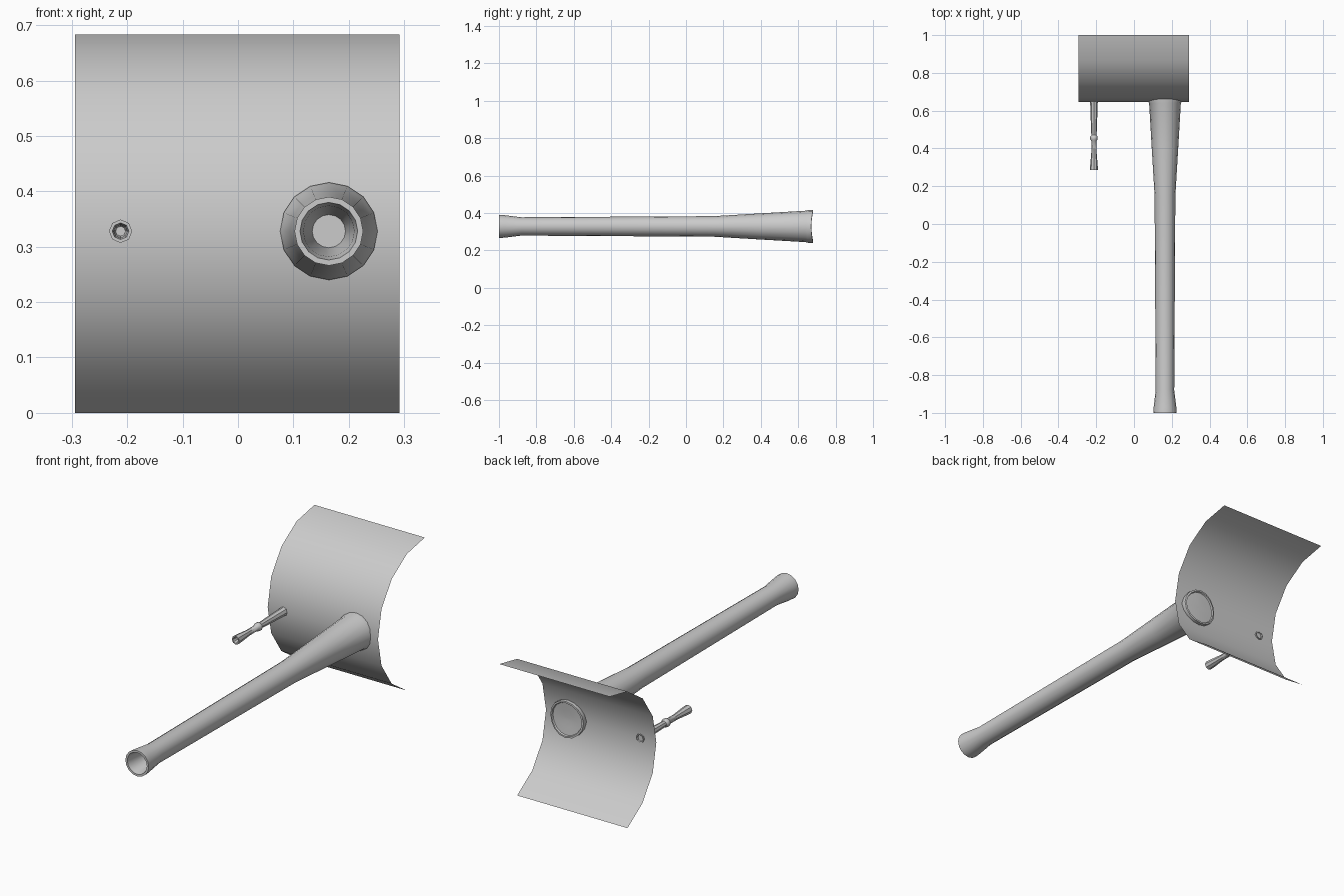
import bpy, bmesh, math

if "Cube" in bpy.data.objects:
    bpy.data.objects.remove(bpy.data.objects["Cube"])

steel = bpy.data.materials.new("grey steel")
steel.diffuse_color = (0.6, 0.6, 0.6, 1)
steel.use_nodes = True
steel.node_tree.nodes["Principled BSDF"].inputs["Base Color"].default_value = steel.diffuse_color

AXIS_Y, AXIS_Z, RADIUS = 1.0, 0.328, 0.355   # cylinder the shield is cut from


def shield_y(z):
    """Depth of the curved shield at height z."""
    return AXIS_Y - math.sqrt(RADIUS ** 2 - (z - AXIS_Z) ** 2)


def finish(bm, name, angle):
    mesh = bpy.data.meshes.new(name)
    bm.to_mesh(mesh)
    bm.free()
    mesh.materials.append(steel)
    obj = bpy.data.objects.new(name, mesh)
    bpy.context.collection.objects.link(obj)
    bpy.ops.object.select_all(action='DESELECT')
    obj.select_set(True)
    bpy.context.view_layer.objects.active = obj
    bpy.ops.object.shade_smooth_by_angle(angle=math.radians(angle))
    return obj


def barrel(name, x, sides, profile):
    """Revolve (y, radius, follows_shield) rings around an axis along y."""
    bm = bmesh.new()
    rings = []
    for y, r, follows in profile:
        ring = []
        for i in range(sides):
            a = 2 * math.pi * i / sides
            z = AXIS_Z + r * math.sin(a)
            depth = shield_y(z) + y if follows else y
            ring.append(bm.verts.new((x + r * math.cos(a), depth, z)))
        rings.append(ring)
    for a, b in zip(rings, rings[1:]):
        for i in range(sides):
            j = (i + 1) % sides
            bm.faces.new((a[i], a[j], b[j], b[i]))
    bm.faces.new(rings[0])
    bm.faces.new(rings[-1])
    bmesh.ops.recalc_face_normals(bm, faces=bm.faces)
    return finish(bm, name, 40)


# Curved shield: thin sheet, seven steps of a sixteen-sided cylinder
bm = bmesh.new()
rows = []
for i in range(8):
    a = math.radians(22.5 * i)
    y, z = AXIS_Y - RADIUS * math.sin(a), AXIS_Z + RADIUS * math.cos(a)
    rows.append([bm.verts.new((x, y, z)) for x in (-0.294, 0.292)])
for a, b in zip(rows, rows[1:]):
    bm.faces.new((a[0], b[0], b[1], a[1]))
finish(bm, "shield", 40)

# Main barrel: bore, muzzle flare, tapered tube, collar and rear cap
barrel("main_barrel", 0.164, 16, [
    (-0.80, 0.030, False), (-0.97, 0.046, False), (-1.00, 0.052, False),
    (-1.00, 0.062, False), (-0.97, 0.060, False), (-0.88, 0.049, False),
    (0.15, 0.055, False), (0.40, 0.070, False), (0.64, 0.084, False),
    (0.000, 0.088, True), (0.024, 0.088, True), (0.026, 0.080, True),
    (0.020, 0.077, True), (0.022, 0.040, True), (0.022, 0.010, True)])

# Small side barrel: bore, flared tip, middle ring and rear socket
barrel("side_barrel", -0.212, 8, [
    (0.36, 0.009, False), (0.30, 0.012, False), (0.285, 0.015, False),
    (0.285, 0.021, False), (0.31, 0.020, False), (0.38, 0.014, False),
    (0.44, 0.014, False), (0.447, 0.020, False), (0.463, 0.020, False),
    (0.47, 0.014, False), (0.52, 0.016, False), (0.64, 0.020, False),
    (0.000, 0.021, True), (0.008, 0.021, True), (0.008, 0.016, True),
    (-0.010, 0.013, True)])
